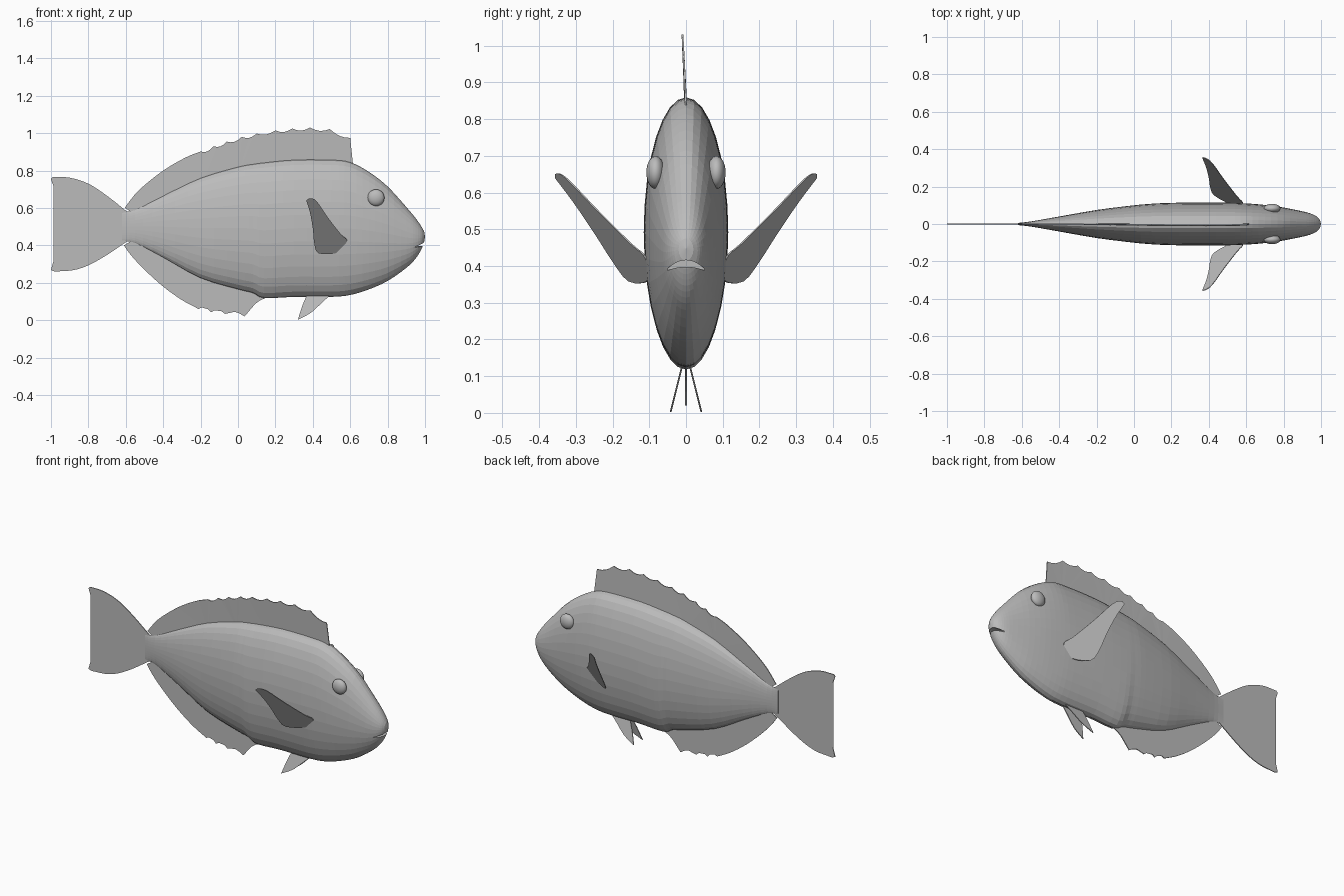
import bpy, bmesh, math
from mathutils import Vector

default_cube = bpy.data.objects.get("Cube")
if default_cube:
    bpy.data.objects.remove(default_cube, do_unlink=True)

grey = bpy.data.materials.new("plain grey")
grey.use_nodes = True
grey.diffuse_color = (0.5, 0.5, 0.5, 1)
grey.node_tree.nodes["Principled BSDF"].inputs["Base Color"].default_value = grey.diffuse_color


def make_object(name, bm):
    """Turn a bmesh into a named, coloured object."""
    bmesh.ops.recalc_face_normals(bm, faces=bm.faces)
    mesh = bpy.data.meshes.new(name)
    bm.to_mesh(mesh)
    bm.free()
    mesh.materials.append(grey)
    obj = bpy.data.objects.new(name, mesh)
    bpy.context.collection.objects.link(obj)
    return obj


def spline(points, steps):
    """Smooth path through the points, with the same number of steps in each span."""
    pts = [Vector(p) for p in points]
    pts = [pts[0] * 2 - pts[1]] + pts + [pts[-1] * 2 - pts[-2]]
    path = []
    for a, b, c, d in zip(pts, pts[1:], pts[2:], pts[3:]):
        for i in range(steps):
            t = i / steps
            path.append(b + (c - a) * t / 2 + (a * 2 - b * 5 + c * 4 - d) * t ** 2 / 2
                        + (b * 3 - a - c * 3 + d) * t ** 3 / 2)
    return path + [pts[-2]]


def scallop(tips, depth):
    """Fin edge running through spine tips, sagging between them by depth."""
    edge = []
    for a, b in zip(tips, tips[1:]):
        a, b = Vector(a), Vector(b)
        for t in (0, 0.25, 0.5, 0.75):
            edge.append(a.lerp(b, t) + Vector((0, depth * math.sin(math.pi * t))))
    return edge + [Vector(tips[-1])]


def plate(name, outline, side=lambda x, z: 0, thickness=0.005):
    """Thin fin from an x-z outline; side gives y at each point."""
    bm = bmesh.new()
    layers = [[bm.verts.new((x, side(x, z) + s * thickness / 2, z)) for x, z in outline]
              for s in (-1, 1)]
    for layer in layers:
        bm.faces.new(layer)
    n = len(outline)
    for i in range(n):
        j = (i + 1) % n
        bm.faces.new((layers[0][i], layers[0][j], layers[1][j], layers[1][i]))
    bmesh.ops.triangulate(bm, faces=[f for f in bm.faces if len(f.verts) > 4])
    return make_object(name, bm)


# Body: oval rings lofted along x, as (x, bottom, top, half width)
stations = [
    (-0.62, 0.42, 0.58, 0.006), (-0.55, 0.412, 0.59, 0.014), (-0.4, 0.335, 0.665, 0.04),
    (-0.2, 0.225, 0.76, 0.075), (0, 0.165, 0.82, 0.1), (0.08, 0.145, 0.835, 0.107),
    (0.14, 0.118, 0.843, 0.111), (0.3, 0.125, 0.858, 0.115), (0.5, 0.125, 0.858, 0.114),
    (0.6, 0.135, 0.845, 0.11), (0.7, 0.165, 0.793, 0.102), (0.8, 0.21, 0.715, 0.088),
    (0.9, 0.28, 0.605, 0.068), (0.95, 0.33, 0.545, 0.054), (0.98, 0.378, 0.502, 0.038),
    (0.995, 0.415, 0.475, 0.02),
]
SIDES = 32
bm = bmesh.new()
rings = []
for x, low, high, width in spline(stations, 3):
    ring = []
    for k in range(SIDES):
        a = math.tau * k / SIDES
        ring.append(bm.verts.new((x, width * math.cos(a),
                                  (low + high) / 2 + (high - low) / 2 * math.sin(a))))
    rings.append(ring)
for a, b in zip(rings, rings[1:]):
    for k in range(SIDES):
        j = (k + 1) % SIDES
        bm.faces.new((a[k], a[j], b[j], b[k]))
bm.faces.new(rings[0])
nose = bm.verts.new((1, 0, 0.448))
for k in range(SIDES):
    bm.faces.new((rings[-1][k], rings[-1][(k + 1) % SIDES], nose))
body = make_object("body", bm)

# Mouth: arched slot cut across the snout
bm = bmesh.new()
columns = []
for i in range(13):
    u = i / 6 - 1
    z = 0.407 - 0.02 * u ** 2
    half = 0.001 + 0.008 * (1 - u ** 2)
    columns.append([bm.verts.new((x, 0.055 * u, z + s * half))
                    for x, s in ((0.945, -1), (1.05, -1), (1.05, 1), (0.945, 1))])
for a, b in zip(columns, columns[1:]):
    for k in range(4):
        j = (k + 1) % 4
        bm.faces.new((a[k], a[j], b[j], b[k]))
bm.faces.new(columns[0])
bm.faces.new(columns[-1])
cutter = make_object("mouth_cutter", bm)
cutter.hide_render = True
cutter.hide_viewport = True
cutter.display_type = 'WIRE'
cut = body.modifiers.new("mouth", 'BOOLEAN')
cut.operation = 'DIFFERENCE'
cut.solver = 'EXACT'
cut.object = cutter

# Tail fin
upper = spline([(-0.58, 0.57), (-0.7, 0.665), (-0.8, 0.73), (-0.9, 0.762), (-0.99, 0.765)], 4)
rear = spline([(-1, 0.755), (-0.975, 0.67), (-0.968, 0.52), (-0.975, 0.37), (-1, 0.268)], 4)
lower = spline([(-0.98, 0.26), (-0.86, 0.272), (-0.74, 0.325), (-0.58, 0.43)], 4)
plate("tail_fin", upper + rear + lower)

# Back fin: smooth rear lobe, then spiny front, rooted inside the body
lobe = spline([(-0.605, 0.602), (-0.53, 0.695), (-0.4, 0.8), (-0.28, 0.87), (-0.2, 0.902)], 4)
spines = scallop([(-0.2, 0.902), (-0.13, 0.93), (-0.06, 0.955), (0.02, 0.98), (0.1, 0.998),
                  (0.2, 1.015), (0.29, 1.025), (0.385, 1.03), (0.49, 1.022), (0.6, 0.975)], -0.014)
root = [(0.615, 0.83), (0.5, 0.8), (0.2, 0.8), (0, 0.77), (-0.2, 0.71), (-0.4, 0.62), (-0.56, 0.57)]
plate("back_fin", lobe + spines[1:] + root, lambda x, z: -0.008 * max(0, z - 0.85) / 0.15)

# Belly fin behind the vent
spines = scallop([(0.15, 0.12), (0.035, 0.02), (-0.07, 0.034), (-0.145, 0.042), (-0.21, 0.06)], 0.018)
lobe = spline([(-0.21, 0.06), (-0.3, 0.108), (-0.4, 0.18), (-0.5, 0.27), (-0.57, 0.345), (-0.61, 0.4)], 4)
root = [(-0.56, 0.43), (-0.4, 0.38), (-0.2, 0.28), (0, 0.21), (0.14, 0.16)]
plate("anal_fin", spines + lobe[1:] + root)

# Paired parts, mirrored across y
pectoral = spline([(0.365, 0.64), (0.385, 0.652), (0.42, 0.637), (0.48, 0.55), (0.55, 0.46),
                   (0.582, 0.43), (0.565, 0.395), (0.52, 0.358), (0.43, 0.358), (0.408, 0.41),
                   (0.4, 0.49), (0.385, 0.575), (0.365, 0.64)], 3)[:-1]
pelvic = spline([(0.5, 0.14), (0.45, 0.095), (0.39, 0.04), (0.32, 0.002)], 3)
pelvic += spline([(0.33, 0.035), (0.345, 0.08), (0.37, 0.14)], 3)
for word, s in (("left", 1), ("right", -1)):
    plate(word + "_pectoral_fin", pectoral,
          lambda x, z: s * (0.115 - 0.543 * (x - 0.58) + 0.586 * (z - 0.43)))
    plate(word + "_pelvic_fin", pelvic, lambda x, z: s * (0.01 + 0.25 * (0.13 - z)))
    # Eye: flattened ball
    bm = bmesh.new()
    bmesh.ops.create_uvsphere(bm, u_segments=20, v_segments=12, radius=1)
    for v in bm.verts:
        x, y, z = v.co
        v.co = (0.738 + 0.045 * x, s * (0.083 + 0.025 * z), 0.655 + 0.045 * y)
    eye = make_object(word + "_eye", bm)
    for face in eye.data.polygons:
        face.use_smooth = True
